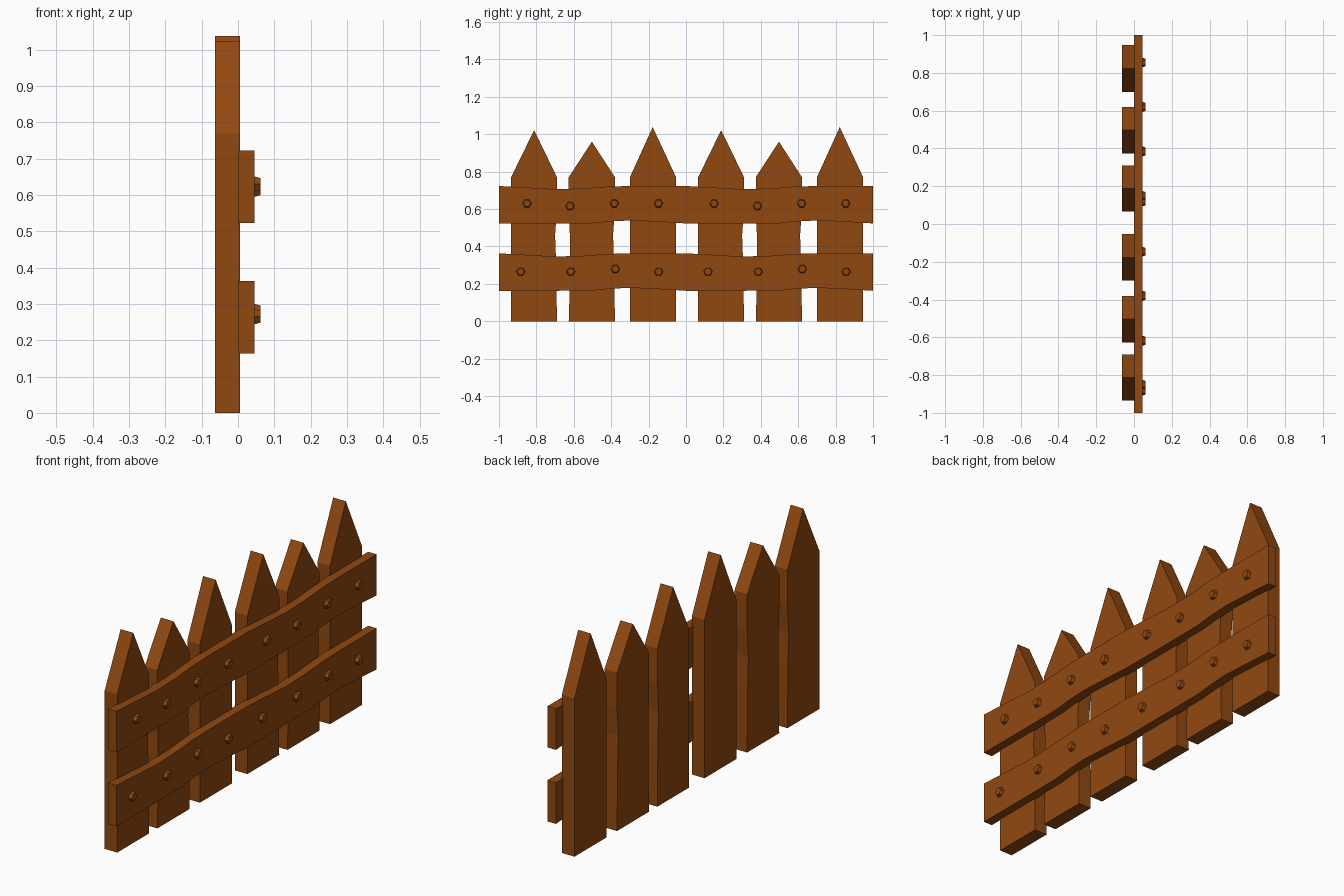
import bpy, bmesh, math

if "Cube" in bpy.data.objects:
    bpy.data.objects.remove(bpy.data.objects["Cube"])

wood = bpy.data.materials.new("brown wood")
wood.diffuse_color = (0.283, 0.065, 0.005, 1)
wood.use_nodes = True
wood.node_tree.nodes["Principled BSDF"].inputs["Base Color"].default_value = wood.diffuse_color


def loft(name, front, back, x0, x1):
    """Solid between outline `back` at x0 and outline `front` at x1 (y, z points, counter-clockwise from +x)."""
    bm = bmesh.new()
    b = [bm.verts.new((x0, y, z)) for y, z in back]
    f = [bm.verts.new((x1, y, z)) for y, z in front]
    n = len(f)
    bm.faces.new(f)
    bm.faces.new(b[::-1])
    for i in range(n):
        j = (i + 1) % n
        bm.faces.new((b[i], b[j], f[j], f[i]))
    bmesh.ops.recalc_face_normals(bm, faces=bm.faces)
    me = bpy.data.meshes.new(name)
    bm.to_mesh(me)
    bm.free()
    me.materials.append(wood)
    ob = bpy.data.objects.new(name, me)
    bpy.context.collection.objects.link(ob)
    return ob


# Pickets: left, right, peak y, peak z, left waist, right waist; repeated one unit along
pickets = [(-0.935, -0.69, -0.812, 1.022, 0.0, 0.010),
           (-0.627, -0.38, -0.503, 0.960, 0.006, 0.010),
           (-0.300, -0.053, -0.178, 1.038, 0.0, 0.0)]
for shift in (0, 1):
    for l, r, py, pz, wl, wr in pickets:
        pts = [(l, 0), (r, 0), (r - wr * 0.4, 0.3), (r - wr, 0.46), (r, 0.6), (r, 0.77),
               (py, pz), (l, 0.77), (l, 0.6), (l + wl, 0.46), (l + wl, 0.2)]
        pts = [(y + shift, z) for y, z in pts]
        loft("picket", pts, pts, -0.063, 0.005)

# Rails: gently wavy boards, the same wave in each half
top = [(-1, 0.2), (-0.85, 0.192), (-0.7, 0.183), (-0.55, 0.187), (-0.42, 0.197), (-0.3, 0.2), (-0.15, 0.2)]
bottom = [(-1, 0), (-0.7, 0), (-0.5, 0.001), (-0.4, 0.011), (-0.3, 0.016), (-0.15, 0.009)]


def two_halves(line):
    return line + [(y + 1, z) for y, z in line] + [(1, line[0][1])]


for base in (0.163, 0.523):
    outline = two_halves(bottom) + two_halves(top)[::-1]
    outline = [(y, z + base) for y, z in outline]
    loft("rail", outline, outline, 0.0, 0.046)

# Six-sided tapered bolt heads on the rails
bolts = [(-0.85, 0.63), (-0.62, 0.616), (-0.383, 0.63), (-0.147, 0.63),
         (0.15, 0.63), (0.382, 0.616), (0.618, 0.63), (0.854, 0.63),
         (-0.884, 0.265), (-0.616, 0.265), (-0.378, 0.279), (-0.146, 0.265),
         (0.118, 0.265), (0.386, 0.265), (0.622, 0.279), (0.856, 0.265)]


def hexagon(y, z, r):
    return [(y + r * math.cos(i * math.pi / 3), z + r * math.sin(i * math.pi / 3)) for i in range(6)]


for y, z in bolts:
    loft("bolt", hexagon(y, z, 0.019), hexagon(y, z, 0.025), 0.043, 0.062)
